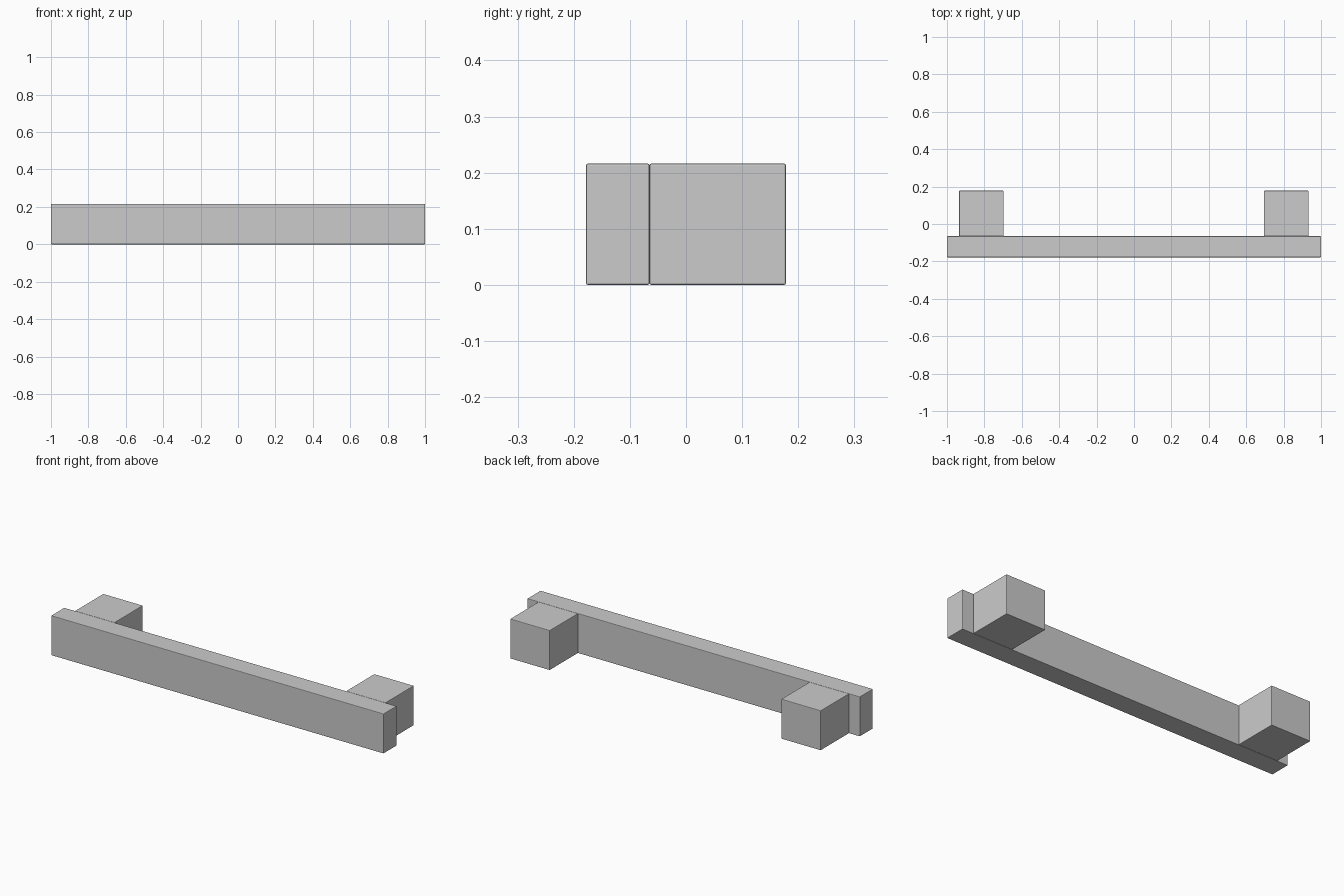
import bpy

if "Cube" in bpy.data.objects:
    bpy.data.objects.remove(bpy.data.objects["Cube"])

HEIGHT = 0.216


def block(name, x0, x1, y0, y1):
    """Box standing on the ground with finely eased edges."""
    bpy.ops.mesh.primitive_cube_add(
        size=1, location=((x0 + x1) / 2, (y0 + y1) / 2, HEIGHT / 2))
    ob = bpy.context.object
    ob.name = name
    ob.scale = (x1 - x0, y1 - y0, HEIGHT)
    bpy.ops.object.transform_apply(location=False, rotation=False, scale=True)
    bevel = ob.modifiers.new("eased_edges", 'BEVEL')
    bevel.width = 0.003
    bevel.segments = 2
    return ob


# Long front rail
block("front_rail", -1.0, 1.0, -0.178, -0.065)

# Two mounting blocks behind the rail
block("left_mounting_block", -0.935, -0.697, -0.065, 0.178)
block("right_mounting_block", 0.695, 0.933, -0.065, 0.178)
